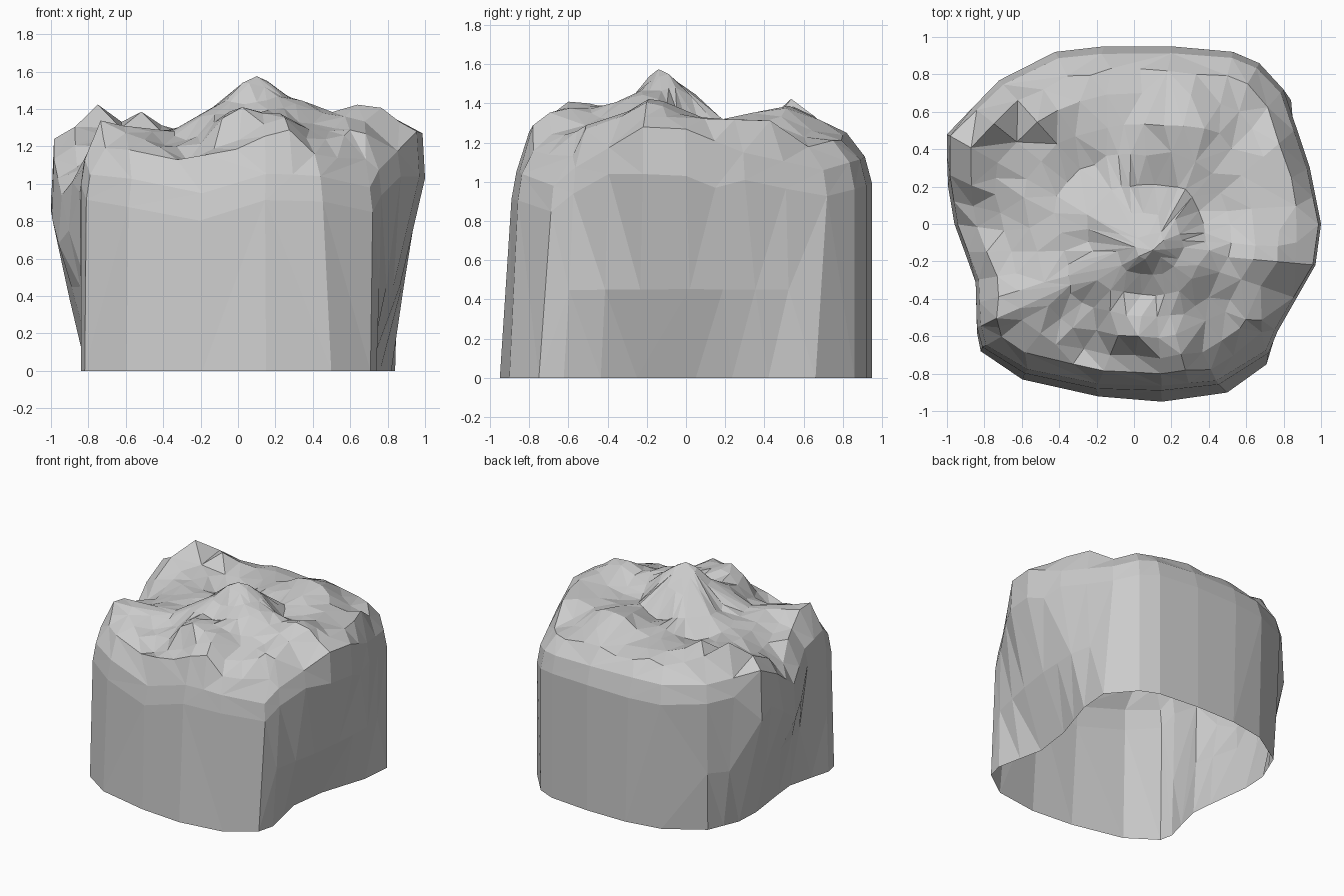
import bpy, bmesh, random
from mathutils import Vector

if "Cube" in bpy.data.objects:
    bpy.data.objects.remove(bpy.data.objects["Cube"])

random.seed(4)

# Matching outlines (x, y): open neck at the ground, and the wider belly above
neck = [(.70, .05), (.66, -.25), (.74, -.62), (.71, -.75), (.50, -.90), (.15, -.95),
        (-.20, -.92), (-.60, -.83), (-.82, -.68), (-.84, -.58), (-.75, -.23),
        (-.78, .05), (-.81, .28), (-.80, .48), (-.70, .72), (-.42, .90),
        (-.15, .95), (.20, .95), (.53, .92), (.67, .86), (.84, .66), (.82, .42)]
belly = [(1.0, 0), (.97, -.22), (.77, -.57), (.72, -.69), (.45, -.86), (.15, -.89),
         (-.20, -.88), (-.58, -.80), (-.81, -.66), (-.84, -.55), (-.85, -.30),
         (-.96, 0), (-1.0, .25), (-1.0, .48), (-.72, .77), (-.42, .92),
         (-.15, .95), (.20, .95), (.53, .92), (.67, .86), (.80, .72), (.94, .30)]
# Height of the shoulder around the same outline
shoulder_z = [1.27, 1.28, 1.08, .98, 1.04, 1.06, .95, 1.02, 1.05, 1.13, 1.08,
              .94, 1.12, 1.24, 1.15, 1.13, 1.13, 1.13, 1.12, 1.10, 1.06, 1.15]

# Landmarks of the chewing surface (x, y, z)
cusps = [(.06, -.17, 1.57), (.15, -.11, 1.57), (-.12, -.16, 1.44), (.10, .01, 1.45),
         (.10, -.26, 1.44), (.25, -.16, 1.46), (-.60, .58, 1.43), (-.77, .58, 1.44),
         (-.74, -.48, 1.36), (-.57, -.40, 1.32), (.69, -.20, 1.43), (.02, -.57, 1.42),
         (.20, -.61, 1.38), (.27, .50, 1.39), (.78, .36, 1.32)]
grooves = [(-.33, -.52, 1.20), (-.30, -.15, 1.26), (-.30, .30, 1.22), (-.15, .60, 1.28),
           (.05, -.34, 1.34), (.43, -.54, 1.28), (.40, .08, 1.28), (.10, .20, 1.25),
           (-.55, .15, 1.27), (-.60, .42, 1.29), (-.76, .15, 1.20), (-.72, -.20, 1.20),
           (-.86, .04, 1.06), (-.82, .35, 1.25)]
margin = [(0, -.78, 1.18), (.50, -.74, 1.13), (-.58, -.72, 1.13), (-.25, -.71, 1.11),
          (-.60, -.60, 1.26), (-.73, -.62, 1.17), (.70, -.61, 1.07), (.82, -.40, 1.23),
          (.93, -.12, 1.33), (.93, .05, 1.32), (0, .86, 1.22), (.50, .82, 1.21),
          (-.45, .84, 1.22), (-.62, .74, 1.24), (.74, .62, 1.18), (.64, -.50, 1.31),
          (-.92, .47, 1.36)]
landmarks = cusps + grooves + margin
centre = Vector((.10, -.14))


def height(x, y):
    total = weight = 0
    for px, py, pz in landmarks:
        w = 1 / (((x - px) ** 2 + (y - py) ** 2) ** 1.6 + 1e-4)
        total += w * pz
        weight += w
    return total / weight


def with_midpoints(points):
    out = []
    for a, b in zip(points, points[1:] + points[:1]):
        out += [Vector(a), (Vector(a) + Vector(b)) / 2]
    return out


bm = bmesh.new()


def ring(points):
    return [bm.verts.new(p) for p in points]


# Walls: neck, mid and belly rings, then the shoulder
neck = with_midpoints(neck)
belly = with_midpoints(belly)
shoulder_z = [v.x for v in with_midpoints([(z, 0) for z in shoulder_z])]
rings = [ring((p.x, p.y, 0) for p in neck)]
middle = [a.lerp(b, .55) for a, b in zip(neck, belly)]
rings.append(ring((p.x, p.y, .45) for p in middle))
rings.append(ring((p.x, p.y, z - .14 - (.12 if p.x < -.9 else 0) - .1 * (z > 1.2))
                  for p, z in zip(belly, shoulder_z)))
shoulder = [centre.lerp(p, .965 + .02 * p.x ** 2) for p in belly]
rings.append(ring((p.x, p.y, z) for p, z in zip(shoulder, shoulder_z)))

# Chewing surface: rings closing in on the tallest cusp
for scale in (.88, .76, .62, .47, .32, .18, .08):
    points = []
    for p in belly:
        v = centre.lerp(p, scale * random.uniform(.985, 1.015))
        points.append((v.x, v.y, height(v.x, v.y)))
    rings.append(ring(points))
peak = bm.verts.new((centre.x, centre.y, 1.575))

# Skin the rings
n = len(belly)
for lower, upper in zip(rings, rings[1:]):
    for i in range(n):
        j = (i + 1) % n
        bm.faces.new((lower[i], lower[j], upper[j], upper[i]))
for i in range(n):
    bm.faces.new((rings[-1][i], rings[-1][(i + 1) % n], peak))
bmesh.ops.triangulate(bm, faces=bm.faces[:], quad_method='SHORT_EDGE')
bmesh.ops.recalc_face_normals(bm, faces=bm.faces[:])
# The open shell must face outwards
if sum(f.normal.z * f.calc_area() for f in bm.faces) < 0:
    bmesh.ops.reverse_faces(bm, faces=bm.faces[:])

mesh = bpy.data.meshes.new("molar_crown")
bm.to_mesh(mesh)
bm.free()
crown = bpy.data.objects.new("molar_crown", mesh)
bpy.context.collection.objects.link(crown)

# Collapse to the coarse, uneven facets of the low-poly style
collapse = crown.modifiers.new("facets", 'DECIMATE')
collapse.ratio = .6
